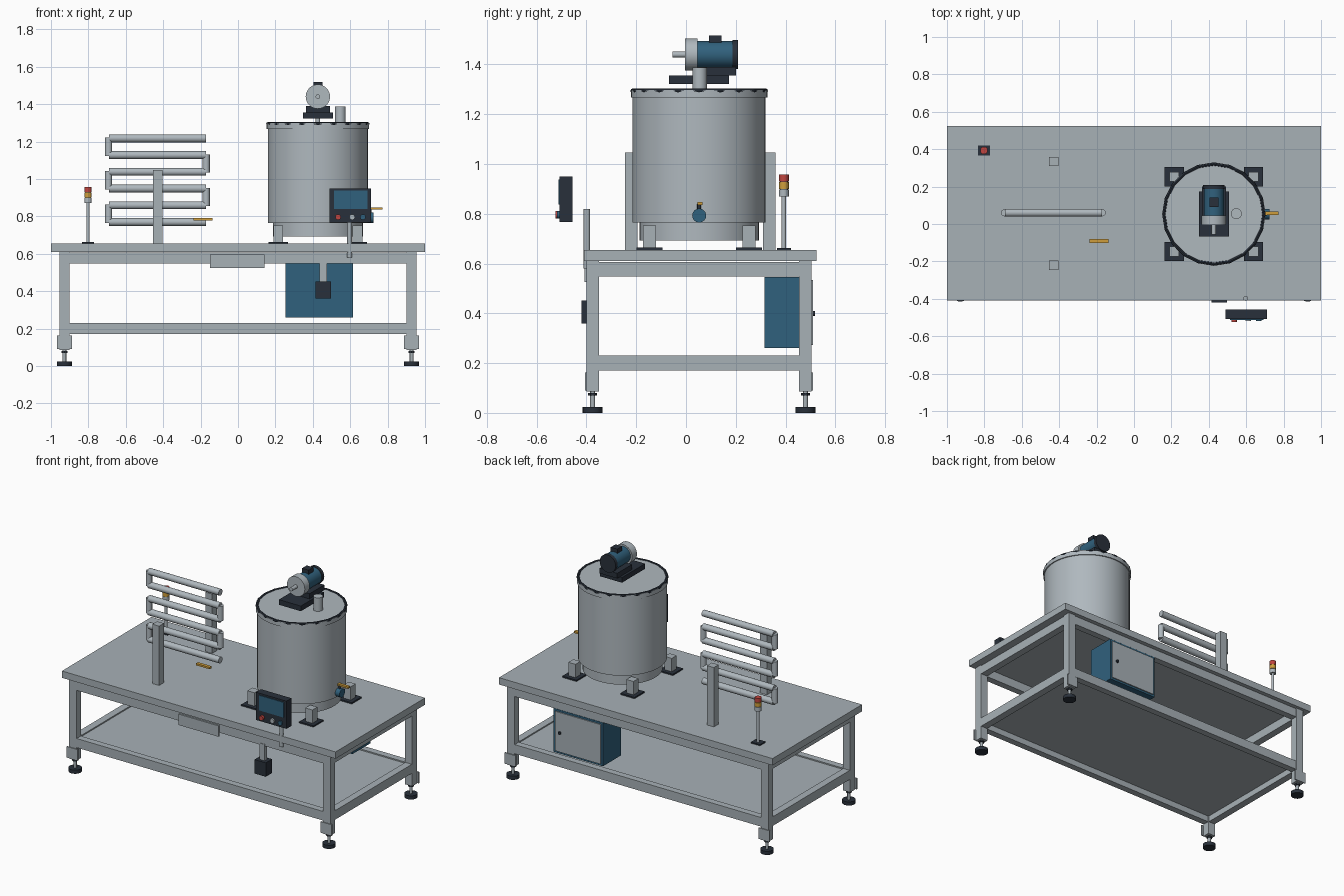
import bpy, math
from mathutils import Vector

if "Cube" in bpy.data.objects:
    bpy.data.objects.remove(bpy.data.objects["Cube"])


def mat(name, rgb):
    m = bpy.data.materials.new(name)
    m.diffuse_color = (*rgb, 1)
    m.use_nodes = True
    m.node_tree.nodes["Principled BSDF"].inputs["Base Color"].default_value = m.diffuse_color
    return m


STEEL = mat("frame grey", (0.39, 0.44, 0.47))
BRIGHT = mat("polished steel", (0.43, 0.48, 0.515))
BLUE = mat("blue", (0.03, 0.12, 0.205))
DARK = mat("charcoal", (0.022, 0.03, 0.043))
RED = mat("red", (0.53, 0.06, 0.05))
AMBER = mat("amber", (0.62, 0.34, 0.045))


def finish(name, m, smooth=False):
    o = bpy.context.object
    o.name = name
    o.data.materials.append(m)
    if smooth:
        bpy.ops.object.shade_smooth_by_angle(angle=math.radians(35))
    return o


def box(name, x, y, z, m):
    """Box from (min, max) pairs."""
    bpy.ops.mesh.primitive_cube_add(size=1, location=[(a + b) / 2 for a, b in (x, y, z)])
    o = finish(name, m)
    o.scale = [b - a for a, b in (x, y, z)]
    bpy.ops.object.transform_apply(location=False, rotation=False)
    return o


def rod(name, a, b, r, m, sides=24):
    """Cylinder from point a to point b."""
    a, b = Vector(a), Vector(b)
    bpy.ops.mesh.primitive_cylinder_add(vertices=sides, radius=r, depth=(b - a).length, location=(a + b) / 2)
    o = finish(name, m, True)
    o.rotation_euler = (b - a).to_track_quat('Z', 'Y').to_euler()
    return o


def around(c, h):
    return (c - h, c + h)


# Table top and lower shelf
box("table_top", (-1, 1), (-0.41, 0.525), (0.61, 0.655), STEEL)
box("lower_shelf", (-0.93, 0.93), (-0.375, 0.48), (0.21, 0.222), STEEL)

# Legs, levelling feet and foot brackets
for x in (-0.928, 0.928):
    for y, out in ((-0.375, -1), (0.48, 1)):
        box("leg", around(x, 0.027), around(y, 0.025), (0.085, 0.61), STEEL)
        box("foot_bracket", around(x, 0.04), around(y + out * 0.027, 0.004), (0.09, 0.163), STEEL)
        rod("foot_pad", (x, y, 0), (x, y, 0.024), 0.04, DARK)
        rod("foot_stem", (x, y, 0.024), (x, y, 0.09), 0.01, STEEL, 12)
        rod("foot_nut", (x, y, 0.07), (x, y, 0.08), 0.018, DARK, 6)

# Upper and lower rails
for z0, z1 in ((0.17, 0.23), (0.548, 0.606)):
    for y in (-0.375, 0.48):
        box("long_rail", (-0.902, 0.902), around(y, 0.022), (z0, z1), STEEL)
    for x in (-0.928, 0.928):
        box("side_rail", around(x, 0.024), (-0.35, 0.455), (z0, z1), STEEL)

# Front plate and hanging pedal box
box("front_plate", (-0.15, 0.143), (-0.408, -0.395), (0.525, 0.597), STEEL)
box("pedal_hanger", (0.437, 0.475), (-0.4, -0.375), (0.44, 0.56), STEEL)
box("pedal_box", (0.415, 0.497), (-0.42, -0.355), (0.36, 0.452), DARK)

# Electrical cabinet
box("cabinet", (0.255, 0.615), (0.315, 0.503), (0.26, 0.547), BLUE)
box("cabinet_door", (0.268, 0.602), (0.5, 0.51), (0.273, 0.534), STEEL)
rod("cabinet_knob", (0.565, 0.508, 0.4), (0.565, 0.518, 0.4), 0.01, DARK, 12)

# Tank with lid and gasket
TX, TY = 0.427, 0.053
rod("tank_base", (TX, TY, 0.693), (TX, TY, 0.77), 0.24, BRIGHT, 48)
rod("tank_body", (TX, TY, 0.765), (TX, TY, 1.275), 0.267, BRIGHT, 48)
rod("tank_lid", (TX, TY, 1.268), (TX, TY, 1.298), 0.274, BRIGHT, 48)
bpy.ops.mesh.primitive_torus_add(major_segments=20, minor_segments=8, major_radius=0.267,
                                 minor_radius=0.0095, location=(TX, TY, 1.294))
finish("lid_gasket", DARK)

# Tank supports
for sx in (-1, 1):
    for sy in (-1, 1):
        x, y = TX + sx * 0.212, TY + sy * 0.2
        box("support_plate", around(x, 0.052), around(y, 0.052), (0.655, 0.664), DARK)
        box("support_post", around(x, 0.026), around(y, 0.026), (0.66, 0.752), STEEL)

# Lid vent and mixer drive
rod("lid_vent", (0.547, 0.055, 1.29), (0.547, 0.055, 1.387), 0.029, BRIGHT)
rod("mixer_shaft", (TX, TY, 1.29), (TX, TY, 1.33), 0.012, BRIGHT, 16)
box("motor_plate", (0.347, 0.507), (-0.068, 0.173), (1.322, 1.356), DARK)
box("motor_foot", (0.363, 0.491), (0.045, 0.2), (1.356, 1.39), DARK)
MZ = 1.44
rod("motor_shaft", (TX, -0.055, MZ), (TX, 0, MZ), 0.012, BRIGHT, 16)
rod("motor_flange", (TX, -0.005, MZ), (TX, 0.046, MZ), 0.065, BRIGHT, 32)
rod("motor_body", (TX, 0.045, MZ), (TX, 0.188, MZ), 0.054, BLUE, 32)
rod("motor_cover", (TX, 0.187, MZ), (TX, 0.208, MZ), 0.058, DARK, 32)
box("terminal_box", (0.403, 0.451), (0.092, 0.142), (1.485, 1.517), DARK)

# Outlet valve on the tank side
rod("valve_body", (0.68, TY, 0.793), (0.725, TY, 0.793), 0.028, BLUE)
rod("valve_stem", (0.707, TY, 0.8), (0.707, TY, 0.84), 0.008, DARK, 12)
box("valve_lever", (0.69, 0.772), around(TY + 0.004, 0.01), (0.836, 0.848), AMBER)

# Pipe coil: straight runs joined by alternating end pieces
runs = [1.217 - i * 0.0895 for i in range(6)]
for i, z in enumerate(runs):
    rod("coil_run", (-0.69, 0.06, z), (-0.17, 0.06, z), 0.021, BRIGHT, 20)
    if i < 5:
        x = -0.17 if i % 2 else -0.692
        rod("coil_joint", (x, 0.06, z + 0.004), (x, 0.06, runs[i + 1] - 0.004), 0.019, BRIGHT, 20)
for y in (-0.22, 0.334):
    box("coil_post", around(-0.43, 0.025), around(y, 0.025), (0.655, 1.047), STEEL)
box("coil_lever", (-0.237, -0.137), around(-0.09, 0.011), (0.779, 0.791), AMBER)

# Operator panel on its pole
rod("panel_pole", (0.597, -0.398, 0.58), (0.597, -0.398, 0.82), 0.013, STEEL, 16)
box("panel_case", (0.488, 0.71), (-0.508, -0.456), (0.767, 0.95), DARK)
box("panel_screen", (0.512, 0.692), (-0.512, -0.506), (0.838, 0.938), BLUE)
for x, m in ((0.535, RED), (0.61, BRIGHT), (0.668, BLUE)):
    tip = -0.525 if m == RED else -0.518
    rod("panel_button", (x, -0.506, 0.796), (x, tip, 0.796), 0.015, m, 16)

# Signal tower
SX, SY = -0.802, 0.393
box("signal_base", around(SX, 0.033), around(SY, 0.028), (0.655, 0.663), DARK)
rod("signal_pole", (SX, SY, 0.66), (SX, SY, 0.875), 0.009, BRIGHT, 12)
for z, m in ((0.87, BRIGHT), (0.9, AMBER), (0.93, RED)):
    rod("signal_lamp", (SX, SY, z), (SX, SY, z + 0.028), 0.02, m, 20)
rod("signal_core", (SX, SY, 0.87), (SX, SY, 0.955), 0.016, DARK, 16)
